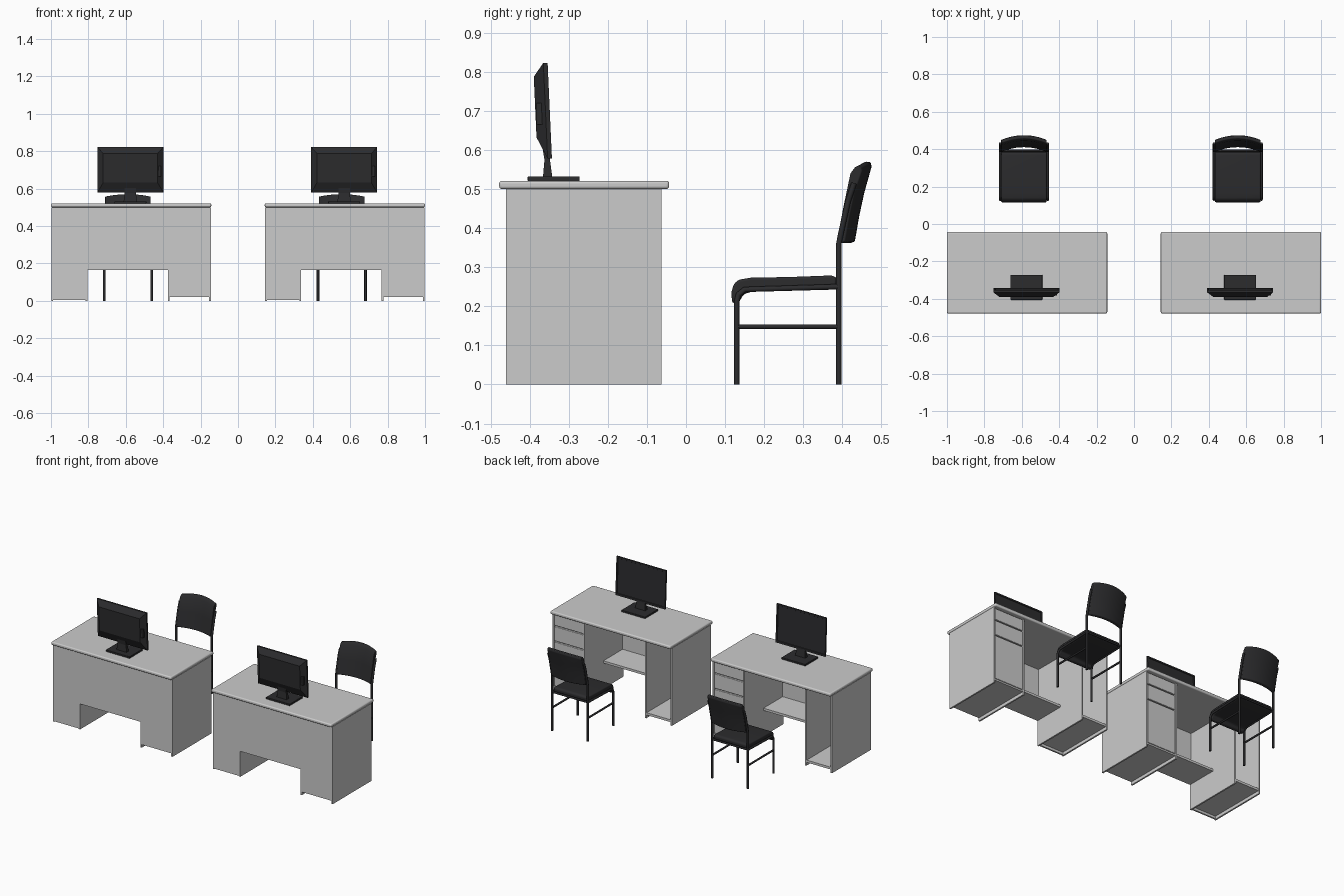
import bpy, bmesh

if "Cube" in bpy.data.objects:
    bpy.data.objects.remove(bpy.data.objects["Cube"])

dark = bpy.data.materials.new("dark_plastic")
dark.diffuse_color = (0.025, 0.025, 0.027, 1)
dark.use_nodes = True
dark.node_tree.nodes["Principled BSDF"].inputs["Base Color"].default_value = dark.diffuse_color


def finish(ob, mat=None, bevel=0, smooth=False):
    if mat:
        ob.data.materials.append(mat)
    if bevel:
        m = ob.modifiers.new("bevel", 'BEVEL')
        m.width, m.segments, m.limit_method = bevel, 3, 'ANGLE'
    if smooth:
        bpy.ops.object.select_all(action='DESELECT')
        ob.select_set(True)
        bpy.context.view_layer.objects.active = ob
        bpy.ops.object.shade_smooth_by_angle(angle=0.7)
    return ob


def loft(name, rings, cx, **kw):
    """Skin a list of equal-length point rings and cap both ends."""
    bm = bmesh.new()
    vs = [[bm.verts.new(p) for p in r] for r in rings]
    n = len(vs[0])
    for a, b in zip(vs, vs[1:]):
        for i in range(n):
            j = (i + 1) % n
            bm.faces.new((a[i], a[j], b[j], b[i]))
    bm.faces.new(vs[0])
    bm.faces.new(vs[-1])
    bmesh.ops.recalc_face_normals(bm, faces=bm.faces)
    me = bpy.data.meshes.new(name)
    bm.to_mesh(me)
    bm.free()
    ob = bpy.data.objects.new(name, me)
    ob.location.x = cx
    bpy.context.collection.objects.link(ob)
    return finish(ob, **kw)


def box(name, cx, x, y, z, **kw):
    rings = [[(x[0], y[0], h), (x[1], y[0], h), (x[1], y[1], h), (x[0], y[1], h)] for h in z]
    return loft(name, rings, cx, **kw)


def tube(name, cx, pts, r=0.007):
    cu = bpy.data.curves.new(name, 'CURVE')
    cu.dimensions = '3D'
    cu.bevel_depth, cu.bevel_resolution, cu.use_fill_caps = r, 2, True
    sp = cu.splines.new('POLY')
    sp.points.add(len(pts) - 1)
    for p, c in zip(sp.points, pts):
        p.co = (*c, 1)
    ob = bpy.data.objects.new(name, cu)
    ob.location.x = cx
    bpy.context.collection.objects.link(ob)
    return finish(ob, mat=dark)


def desk(cx):
    T = 0.01
    F, B = -0.46, -0.063          # front and rear of the carcass
    box("desk_top", cx, (-0.4285, 0.4285), (-0.478, -0.043), (0.5, 0.521), bevel=0.007, smooth=True)
    # four upright panels
    for nm, x in (("outer_left", -0.4265), ("inner_left", -0.234 - T),
                  ("inner_right", 0.1965), ("outer_right", 0.4265 - T)):
        box("side_panel_" + nm, cx, (x, x + T), (F, B), (0, 0.5))
    # front panels: full height on pedestals, short over the knee space
    box("front_panel_left", cx, (-0.4165, -0.244), (F, F + T), (0.004, 0.5))
    box("front_panel_middle", cx, (-0.234, 0.1965), (F, F + T), (0.165, 0.5))
    box("front_panel_right", cx, (0.2065, 0.4165), (F, F + T), (0.02, 0.5))
    # shelf and pedestal floors
    box("knee_shelf", cx, (-0.234, 0.1965), (F + T, -0.255), (0.165, 0.18))
    box("left_floor", cx, (-0.4165, -0.244), (F + T, B - 0.003), (0.02, 0.035))
    box("right_floor", cx, (0.2065, 0.4165), (F + T, B - 0.003), (0.02, 0.03))
    # drawer fronts
    for i, z in enumerate(((0.033, 0.317), (0.323, 0.417), (0.423, 0.496))):
        box(f"drawer_{i}", cx, (0.209, 0.414), (-0.2, B - 0.002), z, bevel=0.003)


def monitor(cx):
    cx -= 0.004

    def ring(hw, z0, z1, y):
        return [(x, y - 0.045 * (z - 0.578), z)
                for x, z in ((-hw, z0), (hw, z0), (hw, z1), (-hw, z1))]
    # bezel with recessed screen, rim, tapered back shell
    loft("monitor_case", [ring(0.166, 0.592, 0.812, -0.346), ring(0.168, 0.59, 0.814, -0.343),
                          ring(0.177, 0.578, 0.823, -0.343), ring(0.177, 0.578, 0.823, -0.354),
                          ring(0.145, 0.632, 0.787, -0.380)], cx, mat=dark)
    box("monitor_port_block", cx, (0.115, 0.165), (-0.382, -0.36), (0.665, 0.72), mat=dark)
    # stand
    loft("monitor_neck", [[(-0.036, -0.366, 0.53), (0.036, -0.366, 0.53), (0.036, -0.342, 0.53), (-0.036, -0.342, 0.53)],
                          [(-0.03, -0.362, 0.575), (0.03, -0.362, 0.575), (0.03, -0.348, 0.575), (-0.03, -0.348, 0.575)],
                          [(-0.03, -0.375, 0.65), (0.03, -0.375, 0.65), (0.03, -0.355, 0.65), (-0.03, -0.355, 0.65)]],
         cx, mat=dark)
    box("monitor_base", cx, (-0.085, 0.085), (-0.405, -0.272), (0.52, 0.532), mat=dark, bevel=0.002)


def chair(cx):
    cx -= 0.017
    # seat cushion: side profile with a rolled front edge
    prof = [(0.118, 0.208), (0.116, 0.235), (0.122, 0.257), (0.135, 0.268), (0.165, 0.273), (0.27, 0.275),
            (0.375, 0.279), (0.386, 0.272), (0.385, 0.252), (0.37, 0.244), (0.17, 0.238), (0.148, 0.231), (0.135, 0.21)]
    loft("seat", [[(x, y, z) for y, z in prof] for x in (-0.122, 0.122)], cx,
         mat=dark, bevel=0.006, smooth=True)
    # backrest: side profile bowed rearwards across the width
    prof = [(0.385, 0.366), (0.394, 0.361), (0.407, 0.366), (0.418, 0.43), (0.431, 0.49), (0.45, 0.545),
            (0.447, 0.556), (0.433, 0.557), (0.42, 0.54), (0.403, 0.46)]
    rings = []
    for i in range(13):
        t = i / 6 - 1
        k = 1 - t * t
        rings.append([(0.122 * t, y + 0.025 * k, z + (0.013 * k if z > 0.52 else 0)) for y, z in prof])
    loft("backrest", rings, cx, mat=dark, bevel=0.003, smooth=True)
    # tubular frame, mirrored
    for s, nm in ((-1, "left"), (1, "right")):
        x = 0.127 * s
        tube(nm + "_front_leg_and_rail", cx,
             [(x, 0.13, 0), (x, 0.13, 0.212), (x, 0.134, 0.23), (x, 0.15, 0.243), (x, 0.39, 0.25)])
        tube(nm + "_rear_leg_and_post", cx,
             [(x, 0.391, 0), (x, 0.391, 0.36), (x, 0.397, 0.39), (x, 0.415, 0.47), (x, 0.43, 0.515)])
        tube(nm + "_stretcher", cx, [(x, 0.13, 0.148), (x, 0.391, 0.148)], 0.006)
    tube("rear_crossbar", cx, [(-0.127, 0.391, 0.25), (0.127, 0.391, 0.25)], 0.006)


# two identical workstations
for cx in (-0.5715, 0.5715):
    desk(cx)
    monitor(cx)
    chair(cx)
